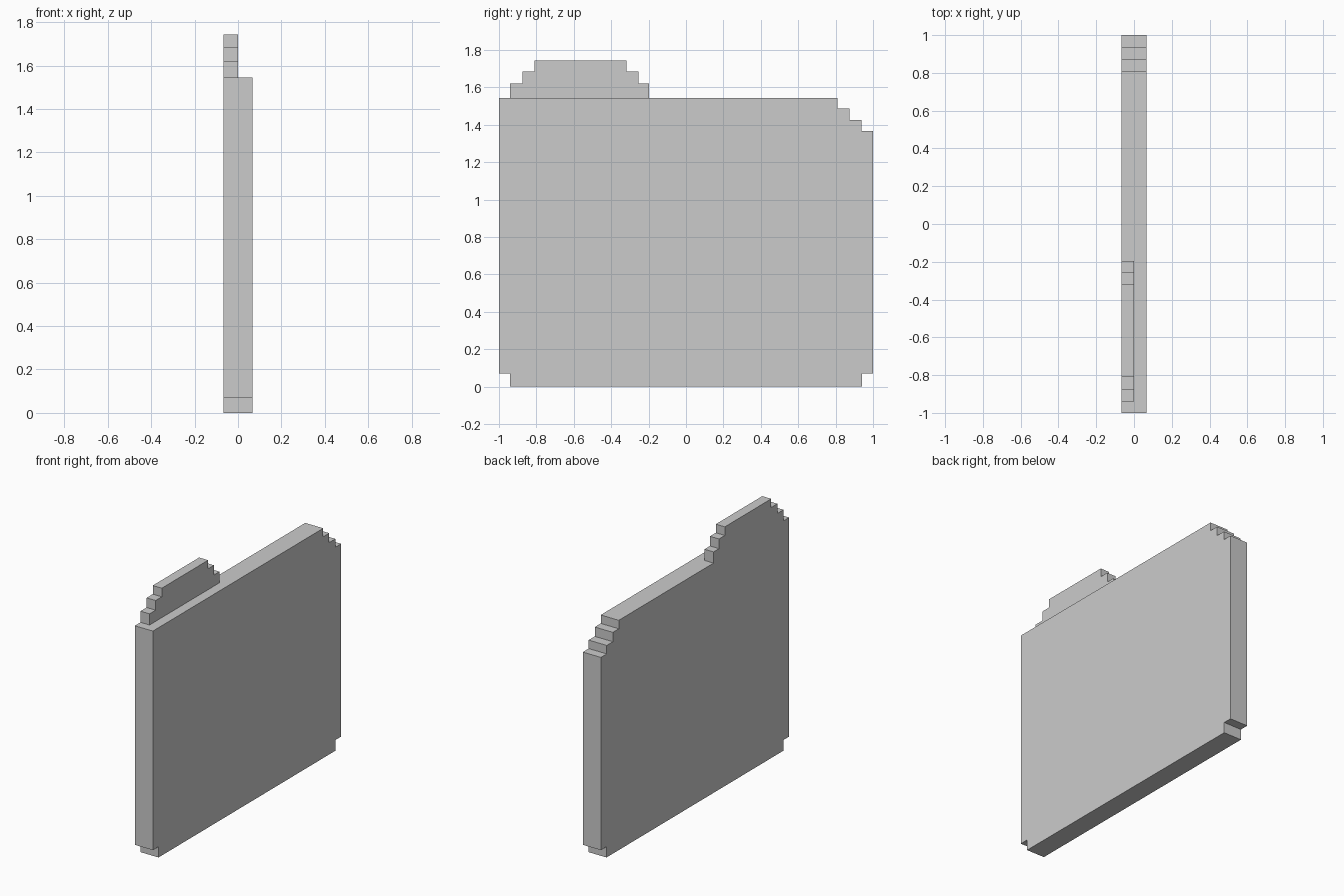
import bpy, bmesh

if "Cube" in bpy.data.objects:
    bpy.data.objects.remove(bpy.data.objects["Cube"])

BACK, MID, FRONT = -0.067, 0.0, 0.067


def slab(name, profile, x0, x1):
    """Extrude a (y, z) outline along x from x0 to x1."""
    bm = bmesh.new()
    face = bm.faces.new([bm.verts.new((x0, y, z)) for y, z in profile])
    ext = bmesh.ops.extrude_face_region(bm, geom=[face])["geom"]
    verts = [v for v in ext if isinstance(v, bmesh.types.BMVert)]
    bmesh.ops.translate(bm, verts=verts, vec=(x1 - x0, 0, 0))
    bmesh.ops.recalc_face_normals(bm, faces=bm.faces)
    mesh = bpy.data.meshes.new(name)
    bm.to_mesh(mesh)
    bm.free()
    obj = bpy.data.objects.new(name, mesh)
    bpy.context.collection.objects.link(obj)
    return obj


def stairs(ys, zs):
    """Stepped outline: rise to each z, then run to the next y."""
    pts = []
    for i, z in enumerate(zs):
        pts += [(ys[i], z), (ys[i + 1], z)]
    return pts


# Main panel: notched bottom corners, stepped upper corner
panel = [(-0.94, 0), (0.94, 0), (0.94, 0.072), (1, 0.072)]
panel += stairs([1, 0.938, 0.873, 0.81], [1.368, 1.425, 1.488])
panel += [(0.81, 1.545), (-1, 1.545), (-1, 0.072), (-0.94, 0.072)]
slab("folder_panel", panel, BACK, FRONT)

# Half-thickness tab flush with the back face, stepped at both ends
tab = [(-0.94, 1.545)]
tab += [(-0.197, 1.545)]
tab += stairs([-0.197, -0.255, -0.317, -0.81, -0.875, -0.94],
              [1.62, 1.685, 1.743, 1.685, 1.62])
slab("folder_tab", tab, BACK, MID)
